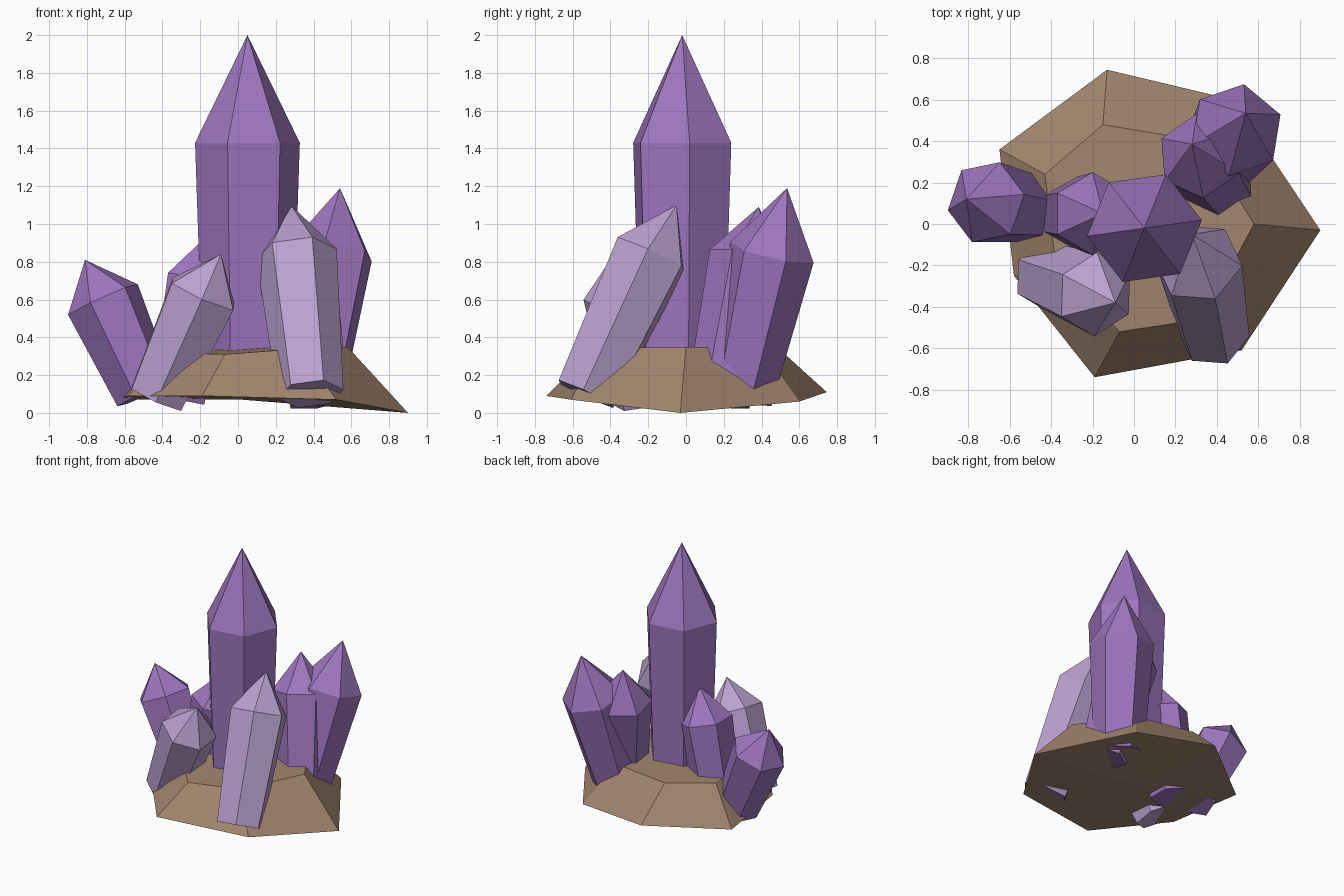
import bpy, bmesh, math
from mathutils import Vector

if "Cube" in bpy.data.objects:
    bpy.data.objects.remove(bpy.data.objects["Cube"])


def material(name, srgb):
    m = bpy.data.materials.new(name)
    m.diffuse_color = [((c / 255 + 0.055) / 1.055) ** 2.4 for c in srgb] + [1]
    m.use_nodes = True
    m.node_tree.nodes["Principled BSDF"].inputs["Base Color"].default_value = m.diffuse_color
    return m


PURPLE = material("purple", (158, 118, 190))
LILAC = material("pale lilac", (187, 161, 207))
BROWN = material("rock brown", (162, 134, 110))


def finish(bm, name, mat):
    bmesh.ops.recalc_face_normals(bm, faces=bm.faces[:])
    mesh = bpy.data.meshes.new(name)
    bm.to_mesh(mesh)
    bm.free()
    mesh.materials.append(mat)
    bpy.context.collection.objects.link(bpy.data.objects.new(name, mesh))


def bridge(bm, low, high):
    n = len(low)
    for i in range(n):
        j = (i + 1) % n
        bm.faces.new((low[i], low[j], high[j], high[i]))


def fan(bm, ring, tip):
    for i in range(len(ring)):
        bm.faces.new((ring[i], ring[(i + 1) % len(ring)], tip))


def crystal(name, mat, base, shoulder, tip, r0, r1, spin):
    """Flared six-sided prism along a leaning axis, ending in a point."""
    base, shoulder, tip = Vector(base), Vector(shoulder), Vector(tip)
    tilt = Vector((0, 0, 1)).rotation_difference(shoulder - base)
    bm = bmesh.new()
    rings = []
    for centre, r in ((base, r0), (shoulder, r1)):
        ring = []
        for i in range(6):
            a = math.radians(spin + 60 * i)
            offset = tilt @ Vector((r * math.cos(a), r * math.sin(a), 0))
            ring.append(bm.verts.new(centre + offset))
        rings.append(ring)
    bm.faces.new(rings[0][::-1])
    bridge(bm, *rings)
    fan(bm, rings[1], bm.verts.new(tip))
    finish(bm, name, mat)


# Rock base: uneven seven-sided mound
foot = [(0.90, -0.03, 0.0), (0.52, -0.61, 0.07), (-0.19, -0.74, 0.09),
        (-0.58, -0.25, 0.09), (-0.65, 0.36, 0.07), (-0.13, 0.745, 0.11), (0.48, 0.60, 0.06)]
rim = [(0.58, 0.0, 0.35), (0.33, -0.46, 0.34), (-0.07, -0.52, 0.31),
       (-0.38, -0.18, 0.32), (-0.43, 0.24, 0.33), (-0.15, 0.48, 0.35), (0.33, 0.40, 0.34)]
bm = bmesh.new()
low = [bm.verts.new(p) for p in foot]
high = [bm.verts.new(p) for p in rim]
bridge(bm, low, high)
fan(bm, high, bm.verts.new((0.03, 0, 0.35)))
fan(bm, low, bm.verts.new((0.02, 0, 0.07)))
finish(bm, "rock_base", BROWN)

# Crystals: base centre, shoulder centre, tip, base radius, shoulder radius, spin
crystal("main_crystal", PURPLE, (0.05, -0.02, 0.1), (0.05, -0.02, 1.43),
        (0.05, -0.02, 2.0), 0.235, 0.28, 8)
crystal("back_right_crystal", PURPLE, (0.38, 0.28, 0.08), (0.495, 0.455, 0.85),
        (0.54, 0.535, 1.19), 0.18, 0.23, 20)
crystal("inner_right_crystal", PURPLE, (0.43, 0.17, 0.06), (0.32, 0.33, 0.82),
        (0.28, 0.385, 1.09), 0.17, 0.21, 35)
crystal("left_crystal", PURPLE, (-0.49, 0.07, 0.1), (-0.715, 0.105, 0.6),
        (-0.81, 0.12, 0.81), 0.165, 0.205, 10)
crystal("inner_left_crystal", PURPLE, (-0.32, 0.05, 0.07), (-0.2, 0.05, 0.71),
        (-0.15, 0.05, 0.95), 0.165, 0.2, 30)
crystal("front_left_crystal", LILAC, (-0.43, -0.25, 0.08), (-0.185, -0.34, 0.63),
        (-0.09, -0.38, 0.84), 0.165, 0.205, 30)
crystal("front_right_crystal", LILAC, (0.385, -0.53, 0.1), (0.31, -0.185, 0.84),
        (0.28, -0.05, 1.10), 0.175, 0.215, -6)
